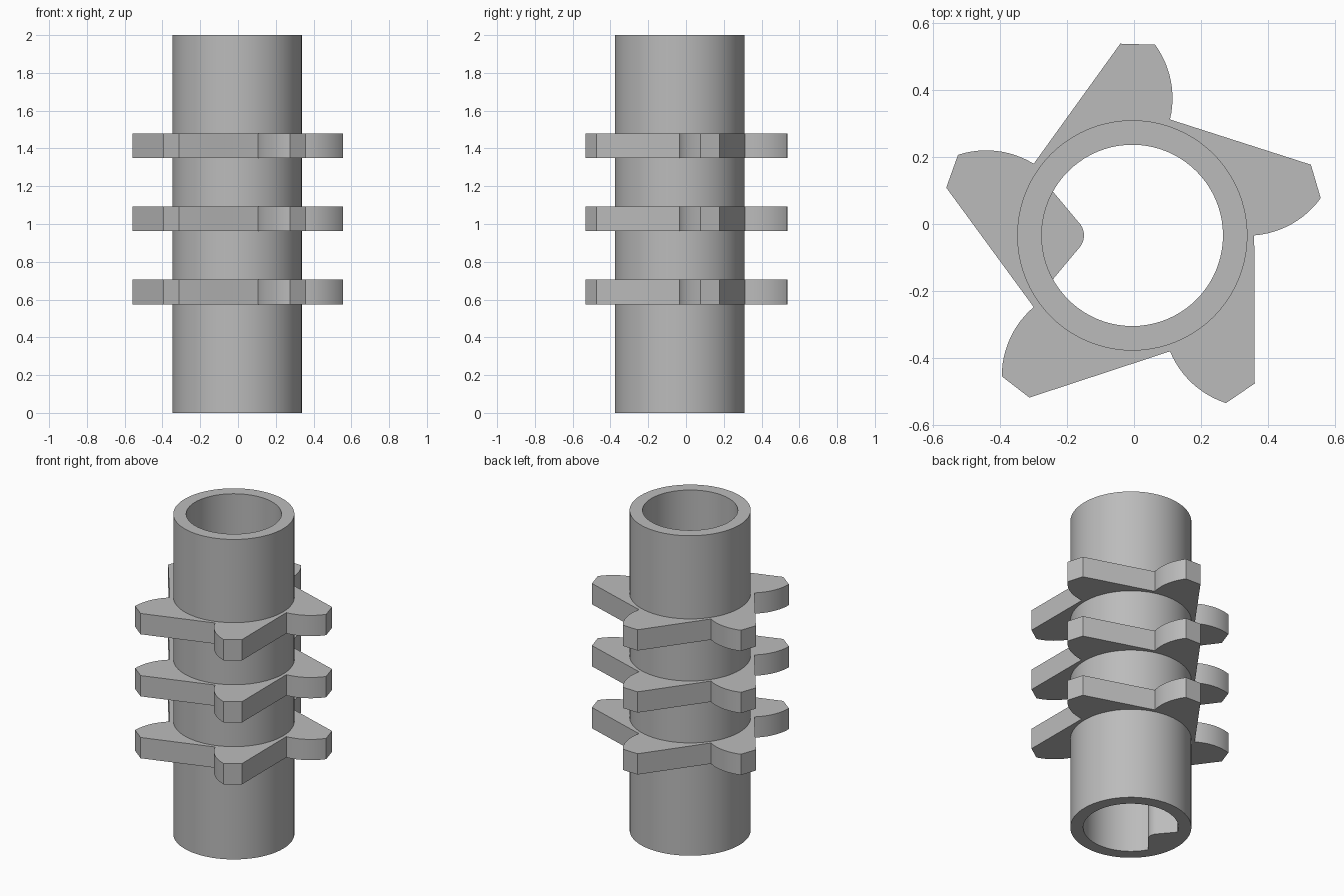
import bpy
import bmesh
from math import cos, sin, pi, radians
from mathutils import Vector

if "Cube" in bpy.data.objects:
    bpy.data.objects.remove(bpy.data.objects["Cube"], do_unlink=True)

CENTRE = Vector((-0.005, -0.034))
OUTER, INNER = 0.343, 0.27

grey = bpy.data.materials.new("plain grey")
grey.use_nodes = True
grey.diffuse_color = (0.5, 0.5, 0.5, 1)
grey.node_tree.nodes["Principled BSDF"].inputs["Base Color"].default_value = (0.5, 0.5, 0.5, 1)


def polar(radius, degrees):
    return Vector((radius * cos(radians(degrees)), radius * sin(radians(degrees))))


def bulged(a, b, height, steps):
    """Points of a shallow arc from a to b, bulging to the right of travel."""
    chord = b - a
    half = chord.length / 2
    side = Vector((chord.y, -chord.x)).normalized()
    radius = (half * half + height * height) / (2 * height)
    middle = (a + b) / 2 + side * (height - radius)
    start = a - middle
    sweep = start.angle_signed(b - middle)
    pts = []
    for i in range(steps + 1):
        t = -sweep * i / steps
        pts.append(middle + Vector((start.x * cos(t) - start.y * sin(t),
                                    start.x * sin(t) + start.y * cos(t))))
    return pts


def finish(name, bm):
    bmesh.ops.recalc_face_normals(bm, faces=bm.faces)
    mesh = bpy.data.meshes.new(name)
    bm.to_mesh(mesh)
    bm.free()
    mesh.materials.append(grey)
    obj = bpy.data.objects.new(name, mesh)
    bpy.context.collection.objects.link(obj)
    obj.location = (CENTRE.x, CENTRE.y, 0)
    bpy.ops.object.select_all(action="DESELECT")
    obj.select_set(True)
    bpy.context.view_layer.objects.active = obj
    bpy.ops.object.shade_smooth_by_angle(angle=radians(25))
    return obj


def hollow(name, outline, hole, z0, z1):
    """Solid between an outline and a hole with matching points."""
    bm = bmesh.new()
    loops = [[bm.verts.new((p.x, p.y, z)) for p in pts]
             for pts, z in ((outline, z0), (outline, z1), (hole, z1), (hole, z0))]
    n = len(outline)
    for k in range(4):
        a, b = loops[k], loops[(k + 1) % 4]
        for i in range(n):
            j = (i + 1) % n
            bm.faces.new((a[i], a[j], b[j], b[i]))
    return finish(name, bm)


# Tube
angles = [360 * i / 80 for i in range(80)]
hollow("tube", [polar(OUTER, a) for a in angles], [polar(INNER, a) for a in angles], 0, 2)

# Three toothed wheels, each with five swept teeth
wheel = []
for k in range(5):
    turn = 72 * k
    root, tip_low, tip_high = polar(0.363, turn), polar(0.572, turn + 11.2), polar(0.572, turn + 21.6)
    wheel += bulged(root, tip_low, 0.025, 12) + [tip_high]
bore = [p.normalized() * 0.315 for p in wheel]
for name, z in (("lower_wheel", 0.575), ("middle_wheel", 0.962), ("upper_wheel", 1.35)):
    hollow(name, wheel, bore, z, z + 0.13)

# Rounded key inside the bore, rising from the bottom
key = [Vector((-0.3, -0.13)), Vector((-0.236, -0.13))]
key += [Vector((-0.2, 0)) + polar(0.056, a) for a in range(-45, 46, 9)]
key += [Vector((-0.236, 0.13)), Vector((-0.3, 0.13))]
bm = bmesh.new()
base = bm.faces.new([bm.verts.new((p.x, p.y, 0)) for p in key])
top = bmesh.ops.extrude_face_region(bm, geom=[base], use_keep_orig=True)["geom"]
bmesh.ops.translate(bm, vec=(0, 0, 1), verts=[v for v in top if isinstance(v, bmesh.types.BMVert)])
finish("inner_key", bm)
